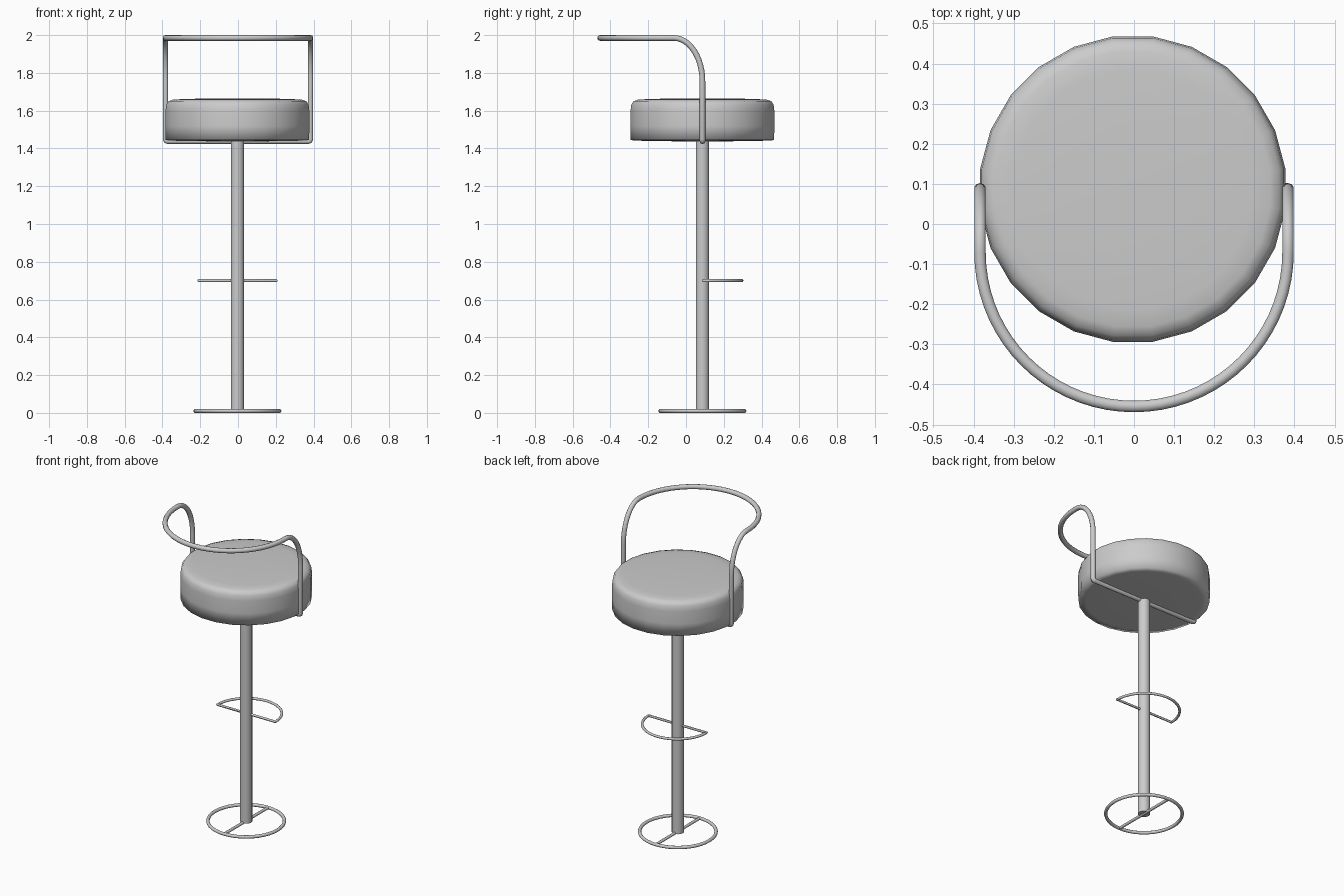
import bpy, bmesh
from math import sin, cos, pi

if "Cube" in bpy.data.objects:
    bpy.data.objects.remove(bpy.data.objects["Cube"])

CX, CY = -0.003, 0.087   # axis of the stool


def tube(name, pts, r, cyclic=False, res=3):
    """Round tube along a polyline, converted to a smooth mesh."""
    cu = bpy.data.curves.new(name, 'CURVE')
    cu.dimensions = '3D'
    cu.bevel_depth = r
    cu.bevel_resolution = res
    cu.use_fill_caps = True
    sp = cu.splines.new('POLY')
    sp.points.add(len(pts) - 1)
    for p, co in zip(sp.points, pts):
        p.co = (*co, 1)
    sp.use_cyclic_u = cyclic
    ob = bpy.data.objects.new(name, cu)
    bpy.context.collection.objects.link(ob)
    bpy.ops.object.select_all(action='DESELECT')
    ob.select_set(True)
    bpy.context.view_layer.objects.active = ob
    bpy.ops.object.convert(target='MESH')
    bpy.ops.object.shade_smooth_by_angle(angle=pi / 3)
    return bpy.context.object


def lathe(name, profile, sides):
    """Revolve an (r, z) profile, closing both ends with a polygon."""
    bm = bmesh.new()
    rings = []
    for r, z in profile:
        rings.append([bm.verts.new((CX + r * cos(2 * pi * (i + .5) / sides),
                                    CY + r * sin(2 * pi * (i + .5) / sides), z))
                      for i in range(sides)])
    for a, b in zip(rings, rings[1:]):
        for i in range(sides):
            j = (i + 1) % sides
            bm.faces.new((a[i], a[j], b[j], b[i]))
    bm.faces.new(rings[0][::-1])
    bm.faces.new(rings[-1])
    me = bpy.data.meshes.new(name)
    bm.to_mesh(me)
    bm.free()
    ob = bpy.data.objects.new(name, me)
    bpy.context.collection.objects.link(ob)
    bpy.context.view_layer.objects.active = ob
    ob.select_set(True)
    return ob


def arc(cx, cy, r, a0, a1, n, z):
    return [(cx + r * cos(a0 + (a1 - a0) * i / n),
             cy + r * sin(a0 + (a1 - a0) * i / n), z) for i in range(n + 1)]


# cushioned round seat
seat = lathe("seat", [(0.16, 1.438), (0.34, 1.441), (0.383, 1.444), (0.384, 1.52),
                      (0.384, 1.60), (0.380, 1.632), (0.368, 1.65),
                      (0.345, 1.658), (0.30, 1.661), (0.16, 1.665)], 24)
for p in seat.data.polygons:
    p.use_smooth = True

# central pole
lathe("pole", [(0.036, 0.008), (0.036, 1.44)], 16)
bpy.ops.object.select_all(action='DESELECT')
bpy.data.objects["pole"].select_set(True)
bpy.ops.object.shade_smooth_by_angle(angle=pi / 4)

# backrest rail: up from the under-seat bar, bending forward into a half circle
W, TOP = 0.384, 1.985
side = [(W - 0.012, CY, 1.438), (W - 0.003, CY, 1.441), (W, CY, 1.45)]
side += [(W, CY - 0.152 * (1 - cos(t)), 1.755 + (TOP - 1.755) * sin(t))
         for t in [pi / 2 * i / 12 for i in range(13)]]
front = arc(0, CY - 0.158, W, 0, -pi, 36, TOP)
mirrored = [(-x, y, z) for x, y, z in reversed(side)]
tube("backrest_rail", side + front + mirrored, 0.015, cyclic=True)

# half-ring footrest with straight bar
tube("footrest", arc(CX, CY + 0.003, 0.206, 0, pi, 24, 0.70), 0.008, cyclic=True)

# base ring and its cross bar
tube("base_ring", arc(CX, CY, 0.223, 0, 2 * pi, 40, 0.01)[:-1], 0.01, cyclic=True)
tube("base_bar", [(CX, CY - 0.223, 0.01), (CX, CY + 0.223, 0.01)], 0.009)
